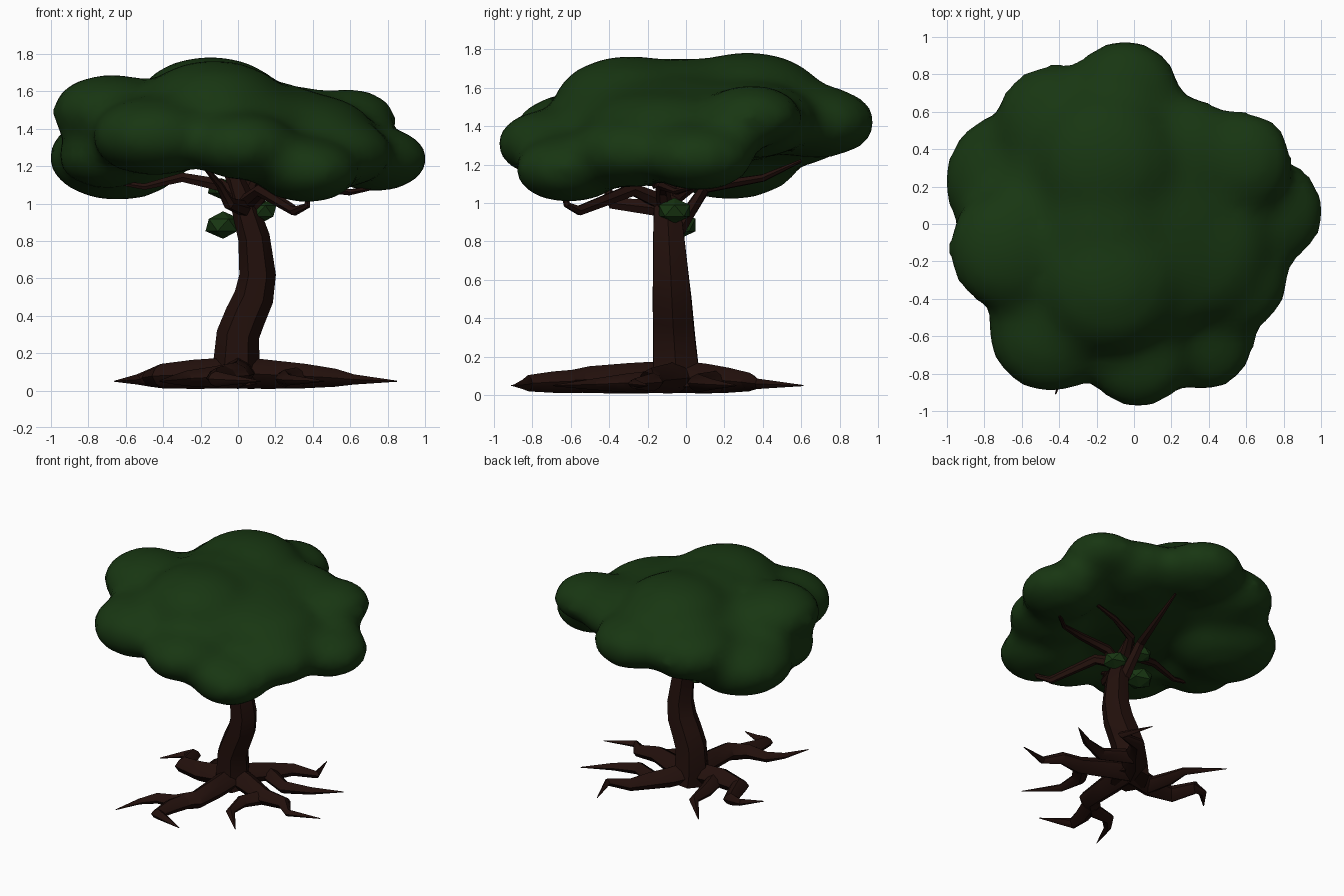
import bpy, bmesh, math
from mathutils import Vector, Matrix

if "Cube" in bpy.data.objects:
    bpy.data.objects.remove(bpy.data.objects["Cube"])


def material(name, color):
    m = bpy.data.materials.new(name)
    m.diffuse_color = color
    m.use_nodes = True
    m.node_tree.nodes["Principled BSDF"].inputs["Base Color"].default_value = m.diffuse_color
    return m


BARK = material("bark", (0.016, 0.005, 0.0035, 1))
LEAF = material("leaf", (0.009, 0.037, 0.006, 1))


def smooth_shade(ob):
    bpy.ops.object.select_all(action='DESELECT')
    ob.select_set(True)
    bpy.context.view_layer.objects.active = ob
    bpy.ops.object.shade_smooth_by_angle(angle=math.radians(30))


def finish(bm, name, mat):
    me = bpy.data.meshes.new(name)
    bm.to_mesh(me)
    bm.free()
    ob = bpy.data.objects.new(name, me)
    bpy.context.collection.objects.link(ob)
    me.materials.append(mat)
    smooth_shade(ob)
    return ob


def tube(name, pts, radii, sides=7, flat=1.0, up=(0, 0, 1)):
    """Tapered, slightly ridged limb along a path."""
    bm = bmesh.new()
    pts = [Vector(p) for p in pts]
    rings = []
    for i, p in enumerate(pts):
        d = (pts[min(i + 1, len(pts) - 1)] - pts[max(i - 1, 0)]).normalized()
        side = d.cross(Vector(up)).normalized()
        top = side.cross(d)
        ring = []
        for k in range(sides):
            a = 2 * math.pi * k / sides
            r = radii[i] * (1 + .06 * (-1) ** k)
            ring.append(bm.verts.new(p + side * math.cos(a) * r + top * math.sin(a) * r * flat))
        rings.append(ring)
    for a, b in zip(rings, rings[1:]):
        for k in range(sides):
            j = (k + 1) % sides
            bm.faces.new((a[k], a[j], b[j], b[k]))
    bm.faces.new(rings[0])
    bm.faces.new(rings[-1])
    bmesh.ops.recalc_face_normals(bm, faces=bm.faces)
    return finish(bm, name, BARK)


# Trunk: S-curve in x given as (x, z, radius), leaning slowly to the front
trunk = [(0, .03, .13), (-.01, .13, .118), (0, .3, .108), (.04, .4, .104), (.085, .5, .1),
         (.105, .62, .092), (.085, .82, .08), (.03, 1, .066), (-.08, 1.3, .02)]
tube("trunk", [(x, -.045 - min(z, 1) * .055, z) for x, z, r in trunk], [r for x, z, r in trunk],
     sides=12, flat=1.08, up=(0, 1, 0))


# Roots: kinked plan paths; thickness and height fall off toward a point
def root(name, radius, plan):
    n = len(plan) - 1
    tube(name, [(x, y, .015 + radius * .95 - (radius * .95 - .035) * i / n) for i, (x, y) in enumerate(plan)],
         [radius * (1 - (i / n) ** 1.6) + .003 for i in range(n + 1)], sides=8, flat=.9)


root("front_root", .085, [(0, -.06), (0, -.29), (-.01, -.5), (-.12, -.6), (-.27, -.61), (-.35, -.71), (-.42, -.91)])
root("front_root_fork", .062, [(-.06, -.54), (-.11, -.69), (-.12, -.82), (-.02, -.85), (.12, -.9)])
root("right_root", .085, [(.02, -.04), (.16, -.09), (.36, -.18), (.52, -.17), (.62, -.27), (.85, -.2)])
root("right_root_fork", .058, [(.34, -.17), (.25, -.31), (.27, -.48), (.46, -.69)])
root("back_root", .085, [(0, -.04), (.07, .1), (.17, .22), (.25, .33), (.42, .37), (.34, .61)])
root("back_root_fork", .058, [(.15, .17), (.36, .06), (.54, .13), (.73, .26)])
root("left_root", .085, [(-.01, -.06), (-.24, -.1), (-.41, -.07), (-.47, .12), (-.54, .11), (-.66, -.02)])
root("left_root_fork", .062, [(-.2, -.08), (-.24, .1), (-.25, .26), (-.45, .49)])


# Branches: spread under the crown with a steady taper, tips inside the foliage
def branch(name, *pts):
    n = len(pts) - 1
    tube(name, pts, [.045 - .036 * i / n for i in range(n + 1)], sides=6)


branch("left_branch", (.03, -.1, 1), (-.1, -.1, 1.1), (-.3, -.14, 1.14), (-.5, -.16, 1.09), (-.7, -.16, 1.12))
branch("right_branch", (.05, -.1, .95), (.15, -.12, 1.07), (.4, -.12, 1.09), (.6, -.05, 1.06), (.76, .06, 1.09))
branch("front_branch", (.03, -.12, 1), (.12, -.28, 1.07), (.3, -.56, .96), (.37, -.62, .99), (.38, -.66, 1.12))
branch("back_branch", (.06, -.06, .83), (.02, .1, 1.08), (.1, .4, 1.13), (.12, .6, 1.22))
branch("front_left_branch", (.04, -.12, .97), (-.05, -.38, 1), (-.1, -.42, 1.1), (-.2, -.6, 1.22))
branch("back_right_branch", (.02, -.08, 1.02), (.08, .06, 1.12), (.28, .12, 1.17), (.5, .14, 1.22))


def blob(bm, x, y, z, r, squash, sub=3):
    bmesh.ops.create_icosphere(bm, subdivisions=sub, radius=r, matrix=Matrix.Translation((x, y, z))
                               @ Matrix.Diagonal((1, 1, squash, 1)))


# Small faceted leaf tufts on the trunk
for i, t in enumerate([(-.08, -.04, .885, .105), (.12, -.06, .96, .095), (-.09, -.03, 1.08, .08)]):
    bm = bmesh.new()
    blob(bm, *t, .7, 1)
    finish(bm, f"leaf_tuft_{i + 1}", LEAF)

# Crown: broad cores and overlapping puffs, fused by remeshing, then softened
bm = bmesh.new()
blob(bm, -.1, 0, 1.44, .69, .36)
blob(bm, .3, -.1, 1.41, .43, .46)
for x, y, z, r in [(-.15, .32, 1.55, .4), (-.13, -.28, 1.53, .4), (-.15, 0, 1.53, .38),
                   (-.05, .68, 1.43, .31), (-.42, .52, 1.4, .34),
                   (.28, .35, 1.44, .33), (.59, .34, 1.46, .27), (.74, .07, 1.25, .29), (.53, -.28, 1.28, .31),
                   (.37, -.6, 1.19, .29), (.02, -.68, 1.32, .3), (-.45, -.55, 1.37, .35),
                   (-.68, -.13, 1.5, .33), (-.65, .23, 1.26, .38), (-.7, -.12, 1.26, .28)]:
    blob(bm, x, y, z, r, .61)
crown = finish(bm, "crown", LEAF)
fuse = crown.modifiers.new("fuse", 'REMESH')
fuse.mode = 'VOXEL'
fuse.voxel_size = .05
soften = crown.modifiers.new("soften", 'SMOOTH')
soften.factor, soften.iterations = .5, 12
for m in ("fuse", "soften"):
    bpy.ops.object.modifier_apply(modifier=m)

# Stretch the softened crown back to its full extents
verts = crown.data.vertices
for a, (lo, hi) in enumerate([(-1, 1), (-.97, .97), (1.01, 1.78)]):
    c = [v.co[a] for v in verts]
    low, span = min(c), max(c) - min(c)
    for v in verts:
        v.co[a] = lo + (v.co[a] - low) * (hi - lo) / span
smooth_shade(crown)
